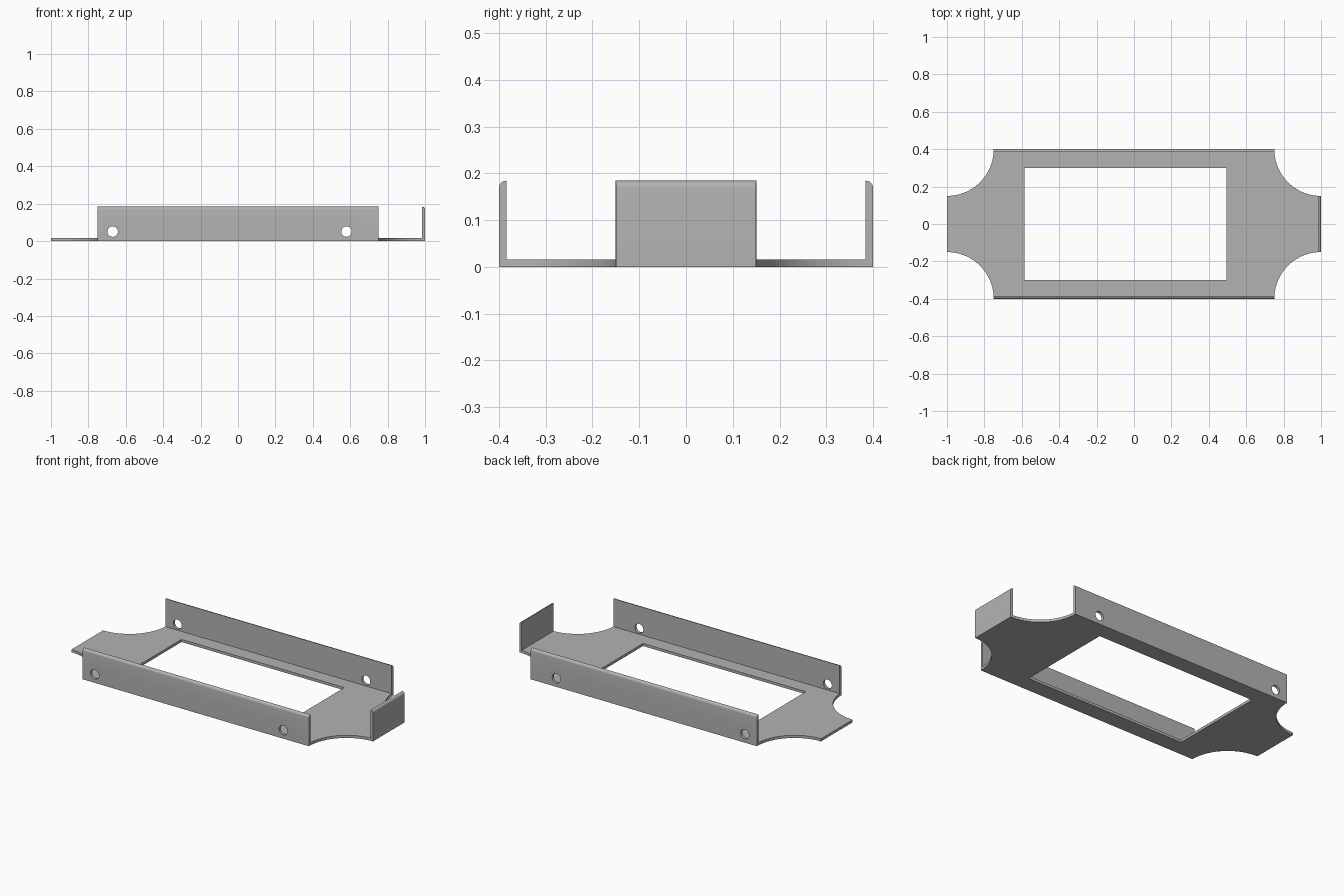
import bpy
import bmesh
import math

if "Cube" in bpy.data.objects:
    bpy.data.objects.remove(bpy.data.objects["Cube"], do_unlink=True)

HALF_X, HALF_Y, HEIGHT = 1.0, 0.4, 0.184
SHEET = 0.016

steel = bpy.data.materials.new("grey_steel")
steel.use_nodes = True
GREY = (0.45, 0.45, 0.45, 1)
steel.diffuse_color = GREY
steel.node_tree.nodes["Principled BSDF"].inputs["Base Color"].default_value = GREY


def box(name, low, high):
    bpy.ops.mesh.primitive_cube_add(
        size=1, location=[(a + b) / 2 for a, b in zip(low, high)])
    ob = bpy.context.object
    ob.name = name
    ob.scale = [b - a for a, b in zip(low, high)]
    bpy.ops.object.transform_apply(location=True, rotation=False, scale=True)
    ob.data.materials.append(steel)
    return ob


def cylinder(name, radius, depth, location, rotation=(0, 0, 0), sides=96):
    bpy.ops.mesh.primitive_cylinder_add(
        vertices=sides, radius=radius, depth=depth,
        location=location, rotation=rotation)
    ob = bpy.context.object
    ob.name = name
    ob.data.materials.append(steel)
    return ob


# Sheet metal bracket, starting as a solid block
bracket = box("mounting_bracket", (-HALF_X, -HALF_Y, 0), (HALF_X, HALF_Y, HEIGHT))

# Round the outer top edges of the side flanges and the end tab
bm = bmesh.new()
bm.from_mesh(bracket.data)
rims = [e for e in bm.edges
        if all(v.co.z > HEIGHT / 2 for v in e.verts)
        and any(v.co.x > 0 for v in e.verts)]
bmesh.ops.bevel(bm, geom=rims, offset=SHEET * 0.95, segments=6,
                profile=0.5, affect='EDGES')
bm.to_mesh(bracket.data)
bm.free()

# Hollow above the floor, open at the left-hand end
cutters = [
    box("channel_cutter", (-1.2, SHEET - HALF_Y, SHEET),
        (HALF_X - SHEET, HALF_Y - SHEET, 0.5)),
    box("window_cutter", (-0.585, -0.3, -0.1), (0.495, 0.3, 0.1)),
]

# Concave corner reliefs
for sx in (-1, 1):
    for sy in (-1, 1):
        cutters.append(cylinder("corner_cutter", 0.25, 1,
                                (sx * HALF_X, sy * HALF_Y, 0)))

# Screw holes through both side flanges
for x in (-0.67, 0.58):
    cutters.append(cylinder("screw_hole_cutter", 0.028, 1, (x, 0, 0.051),
                            (math.pi / 2, 0, 0), 32))

bpy.ops.object.select_all(action='DESELECT')
bpy.context.view_layer.objects.active = bracket
bracket.select_set(True)
for cutter in cutters:
    cutter.hide_render = True
    mod = bracket.modifiers.new("cut", 'BOOLEAN')
    mod.operation = 'DIFFERENCE'
    mod.solver = 'EXACT'
    mod.object = cutter
    bpy.ops.object.modifier_apply(modifier=mod.name)
for cutter in cutters:
    bpy.data.objects.remove(cutter, do_unlink=True)

bpy.ops.object.shade_smooth_by_angle(angle=math.radians(30))
